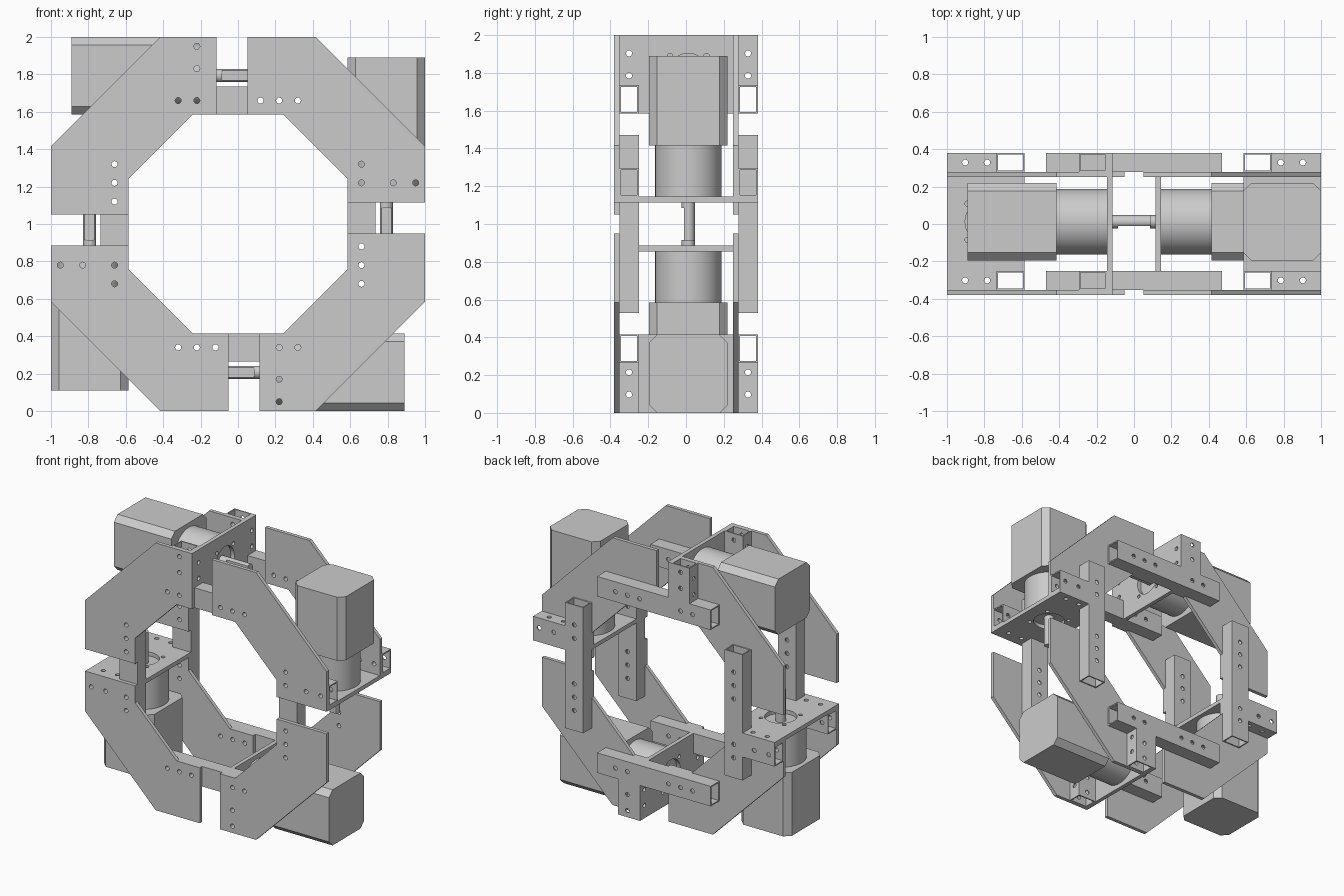
import bpy, bmesh, math
from mathutils import Matrix, Vector

if "Cube" in bpy.data.objects:
    bpy.data.objects.remove(bpy.data.objects["Cube"])

# One module (top of the ring) is modelled around the ring centre, then turned four times.
YC, WC = 0.012, 0.793                        # motor axis (y, height above ring centre)
FRONT = (-0.38, -0.353, -0.25)               # outer plate face, plate/tube joint, tube back
BACK = (0.25, 0.277, 0.38)
LO, HI, OUT = 0.585, 0.735, 1.0              # tube bottom, tube top, ring outside
PX0, PX1 = -0.145, -0.115                    # motor plate thickness range


def add_box(bm, x0, x1, y0, y1, z0, z1):
    m = Matrix.Translation(((x0 + x1) / 2, (y0 + y1) / 2, (z0 + z1) / 2))
    m = m @ Matrix.Diagonal((x1 - x0, y1 - y0, z1 - z0, 1))
    bmesh.ops.create_cube(bm, size=1, matrix=m)


def add_cyl(bm, centre, r, length, axis, n=20):
    rot = Vector((0, 0, 1)).rotation_difference(Vector(axis)).to_matrix().to_4x4()
    bmesh.ops.create_cone(bm, cap_ends=True, segments=n, radius1=r, radius2=r,
                          depth=length, matrix=Matrix.Translation(centre) @ rot)


def add_prism(bm, pts, shift):
    face = bm.faces.new([bm.verts.new(p) for p in pts])
    new = bmesh.ops.extrude_face_region(bm, geom=[face])['geom']
    bmesh.ops.translate(bm, verts=[v for v in new if isinstance(v, bmesh.types.BMVert)], vec=shift)
    bmesh.ops.recalc_face_normals(bm, faces=bm.faces[:])


def make(name, build):
    bm = bmesh.new()
    build(bm)
    me = bpy.data.meshes.new(name)
    bm.to_mesh(me)
    bm.free()
    ob = bpy.data.objects.new(name, me)
    bpy.context.collection.objects.link(ob)
    return ob


def cut(ob, build):
    cutter = make("cutter", build)
    cutter.hide_render = True
    mod = ob.modifiers.new("cut", 'BOOLEAN')
    mod.operation, mod.solver, mod.object = 'DIFFERENCE', 'EXACT', cutter
    bpy.context.view_layer.objects.active = ob
    bpy.ops.object.modifier_apply(modifier=mod.name)
    bpy.data.objects.remove(cutter)


def y_holes(points):
    def build(bm):
        for x, z in points:
            add_cyl(bm, (x, 0, z), 0.016, 1, (0, 1, 0), 16)
    return build


X, Y = (1, 0, 0), (0, 1, 0)
tube_holes = [(x, 0.66) for x in (-0.32, -0.22, 0.12, 0.22, 0.32)]
stub_holes = [(-0.22, 0.83), (-0.22, 0.95)]
plate_holes = tube_holes[:2] + stub_holes + [(-0.66, z) for z in (0.12, 0.22, 0.32)]
outline = [(PX0, OUT), (-0.415, OUT), (-1, 0.415), (-1, 0.05),
           (-LO, 0.05), (-LO, 0.242), (-0.242, LO), (PX0, LO)]
T = 0.009                                    # tube wall
parts = []

for side, (a, b, c) in (("front", FRONT), ("back", BACK)):
    # angled side plate
    plate = make(side + "_side_plate", lambda bm: add_prism(
        bm, [(x, a, z) for x, z in outline], (0, b - a, 0)))
    cut(plate, y_holes(plate_holes))

    # long hollow tube along the ring
    tube = make(side + "_long_tube", lambda bm: add_box(bm, -0.47, 0.47, b, c, LO, HI))
    cut(tube, lambda bm: add_box(bm, -0.6, 0.6, b + T, c - T, LO + T, HI - T))
    cut(tube, y_holes(tube_holes))

    # short hollow tube standing behind the motor plate
    stub = make(side + "_short_tube", lambda bm: add_box(bm, -0.295, PX0, b, c, HI, OUT))
    cut(stub, lambda bm: add_box(bm, -0.295 + T, PX0 - T, b + T, c - T, HI - 0.1, OUT + 0.1))
    cut(stub, y_holes(stub_holes))

    def bolt_holes(bm):
        for z in (0.785, 0.903):
            add_cyl(bm, (-0.2, (b + c) / 2, z), 0.016, 0.4, X, 16)
    cut(stub, bolt_holes)
    parts += [plate, tube, stub]

# motor mounting plate, notched around the long tubes
mount = make("motor_plate", lambda bm: add_box(bm, PX0, PX1, -0.38, 0.38, LO, OUT))


def mount_cut(bm):
    add_box(bm, -0.3, 0, FRONT[1], FRONT[2], LO - 0.1, HI)
    add_box(bm, -0.3, 0, BACK[1], BACK[2] + 0.1, LO - 0.1, HI)
    add_cyl(bm, (-0.13, YC, WC), 0.11, 0.3, X, 40)
    for sy in (-1, 1):
        for sz in (-1, 1):
            add_cyl(bm, (-0.13, YC + sy * 0.097, WC + sz * 0.097), 0.014, 0.3, X, 16)
    for y in ((FRONT[1] + FRONT[2]) / 2, (BACK[1] + BACK[2]) / 2):
        for z in (0.785, 0.903):
            add_cyl(bm, (-0.13, y, z), 0.016, 0.3, X, 16)


cut(mount, mount_cut)

# motor body with chamfered corners
h, k = 0.208, 0.165
corners = [(h, k), (k, h), (-k, h), (-h, k), (-h, -k), (-k, -h), (k, -h), (h, -k)]
body = make("motor_body", lambda bm: add_prism(
    bm, [(-0.89, YC + y, WC + z) for y, z in corners], (0.475, 0, 0)))

# round gearbox
gearbox = make("gearbox", lambda bm: add_cyl(bm, (-0.28, YC, WC), 0.175, 0.27, X, 64))

# output shaft with a flat along one side
shaft = make("output_shaft", lambda bm: add_cyl(bm, (-0.0275, YC, WC), 0.035, 0.235, X, 32))
cut(shaft, lambda bm: add_box(bm, -0.085, 0.2, YC - 0.1, YC - 0.022, WC - 0.1, WC + 0.1))
parts += [mount, body, gearbox, shaft]

# smooth the round surfaces, keeping hard edges
bpy.ops.object.select_all(action='DESELECT')
for ob in parts:
    if ob is not body:
        ob.select_set(True)
bpy.context.view_layer.objects.active = shaft
bpy.ops.object.shade_smooth_by_angle(angle=math.radians(30))

# turn the module around the ring
for ob in parts:
    for i, where in enumerate(("top", "right", "bottom", "left")):
        inst = ob if i == 0 else ob.copy()
        if i:
            bpy.context.collection.objects.link(inst)
        inst.location = (0, 0, 1)
        inst.rotation_euler = (0, i * math.pi / 2, 0)
    
for ob in parts:
    ob.select_set(False)
